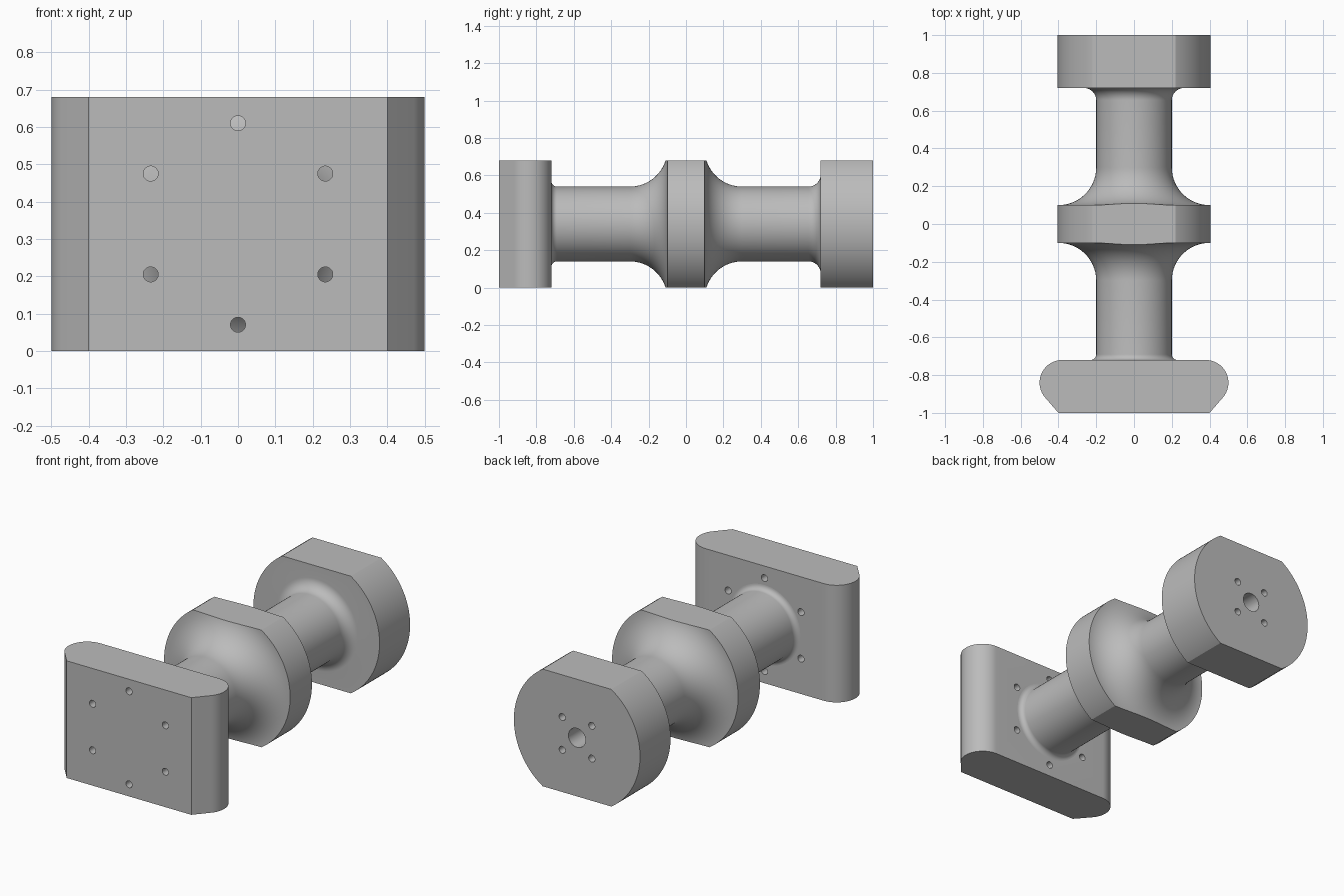
import bpy, bmesh
from math import pi, cos, sin, radians
from mathutils import Matrix, Vector

if "Cube" in bpy.data.objects:
    bpy.data.objects.remove(bpy.data.objects["Cube"])

HEIGHT = 0.68
MID = HEIGHT / 2

grey = bpy.data.materials.new("plain_grey")
grey.use_nodes = True
colour = (0.5, 0.5, 0.5, 1)
grey.diffuse_color = colour
grey.node_tree.nodes["Principled BSDF"].inputs["Base Color"].default_value = colour


def add_object(name, bm):
    bmesh.ops.recalc_face_normals(bm, faces=bm.faces)
    mesh = bpy.data.meshes.new(name)
    bm.to_mesh(mesh)
    bm.free()
    obj = bpy.data.objects.new(name, mesh)
    bpy.context.collection.objects.link(obj)
    mesh.materials.append(grey)
    return obj


def arc(cx, cy, r, start, end, steps=16):
    angles = [radians(start + (end - start) * i / steps) for i in range(steps + 1)]
    return [(cx + r * cos(a), cy + r * sin(a)) for a in angles]


def lathe(name, profile, segments=128):
    """Spin (y, radius) points around the long axis."""
    bm = bmesh.new()
    rings = []
    for y, r in profile:
        rings.append([bm.verts.new((r * cos(2 * pi * i / segments), y,
                                    MID + r * sin(2 * pi * i / segments)))
                      for i in range(segments)])
    for a, b in zip(rings, rings[1:]):
        for i in range(segments):
            j = (i + 1) % segments
            bm.faces.new((a[i], a[j], b[j], b[i]))
    bm.faces.new(rings[0])
    bm.faces.new(rings[-1])
    return add_object(name, bm)


def drills(name, holes, y0, y1):
    """Round cutters along y, one for each (x, z, radius)."""
    bm = bmesh.new()
    for x, z, r in holes:
        place = Matrix.Translation((x, (y0 + y1) / 2, z)) @ Matrix.Rotation(pi / 2, 4, 'X')
        bmesh.ops.create_cone(bm, cap_ends=True, segments=32, radius1=r, radius2=r,
                              depth=y1 - y0, matrix=place)
    return add_object(name, bm)


def cut(obj, cutter, operation):
    mod = obj.modifiers.new("cut", 'BOOLEAN')
    mod.operation, mod.solver, mod.object = operation, 'EXACT', cutter
    bpy.context.view_layer.objects.active = obj
    bpy.ops.object.modifier_apply(modifier=mod.name)
    bpy.data.objects.remove(cutter)


def smooth(obj):
    bpy.ops.object.select_all(action='DESELECT')
    obj.select_set(True)
    bpy.context.view_layer.objects.active = obj
    bpy.ops.object.shade_smooth_by_angle(angle=radians(25))


# Turned spindle: shaft, flared centre collar and end disc
SHAFT, RIM = 0.2, 0.405
profile = [(-0.74, SHAFT + 0.03)]
profile += arc(-0.69, SHAFT + 0.03, 0.03, 180, 270, 8)
profile += arc(-0.3, SHAFT + 0.2, 0.2, 270, 360, 24)
profile += [(-0.1, RIM), (0.1, RIM)]
profile += arc(0.3, SHAFT + 0.2, 0.2, 180, 270, 24)
profile += arc(0.655, SHAFT + 0.065, 0.065, 270, 360, 12)
profile += [(0.72, RIM), (1, RIM)]
spindle = lathe("spindle", profile)

# Flats on the top and bottom of the discs
bm = bmesh.new()
bmesh.ops.create_cube(bm, size=1, matrix=Matrix.Translation((0, 0, MID))
                      @ Matrix.Diagonal((2, 4, HEIGHT, 1)))
cut(spindle, add_object("flats_cutter", bm), 'INTERSECT')

# Blind holes in the end disc
end_holes = [(0.095 * sx, MID + 0.095 * sz, 0.02) for sx in (-1, 1) for sz in (-1, 1)]
cut(spindle, drills("end_drills", end_holes, 0.85, 1.1), 'DIFFERENCE')
cut(spindle, drills("centre_drill", [(0, MID, 0.055)], 0.8, 1.1), 'DIFFERENCE')
smooth(spindle)

# Mounting plate with rounded sides and chamfered front corners
right_half = [(0.4, -1)] + arc(0.38, -0.84, 0.12, -41, 90, 24)
outline = right_half + [(-x, y) for x, y in reversed(right_half)]
bm = bmesh.new()
base = bm.faces.new([bm.verts.new((x, y, 0)) for x, y in outline])
top = bmesh.ops.extrude_face_region(bm, geom=[base])["geom"]
bmesh.ops.translate(bm, vec=Vector((0, 0, HEIGHT)),
                    verts=[v for v in top if isinstance(v, bmesh.types.BMVert)])
plate = add_object("mounting_plate", bm)

# Ring of six through holes in the plate
ring = [(0.27 * cos(pi / 6 + k * pi / 3), MID + 0.27 * sin(pi / 6 + k * pi / 3), 0.02)
        for k in range(6)]
cut(plate, drills("plate_drills", ring, -1.1, -0.6), 'DIFFERENCE')
smooth(plate)
